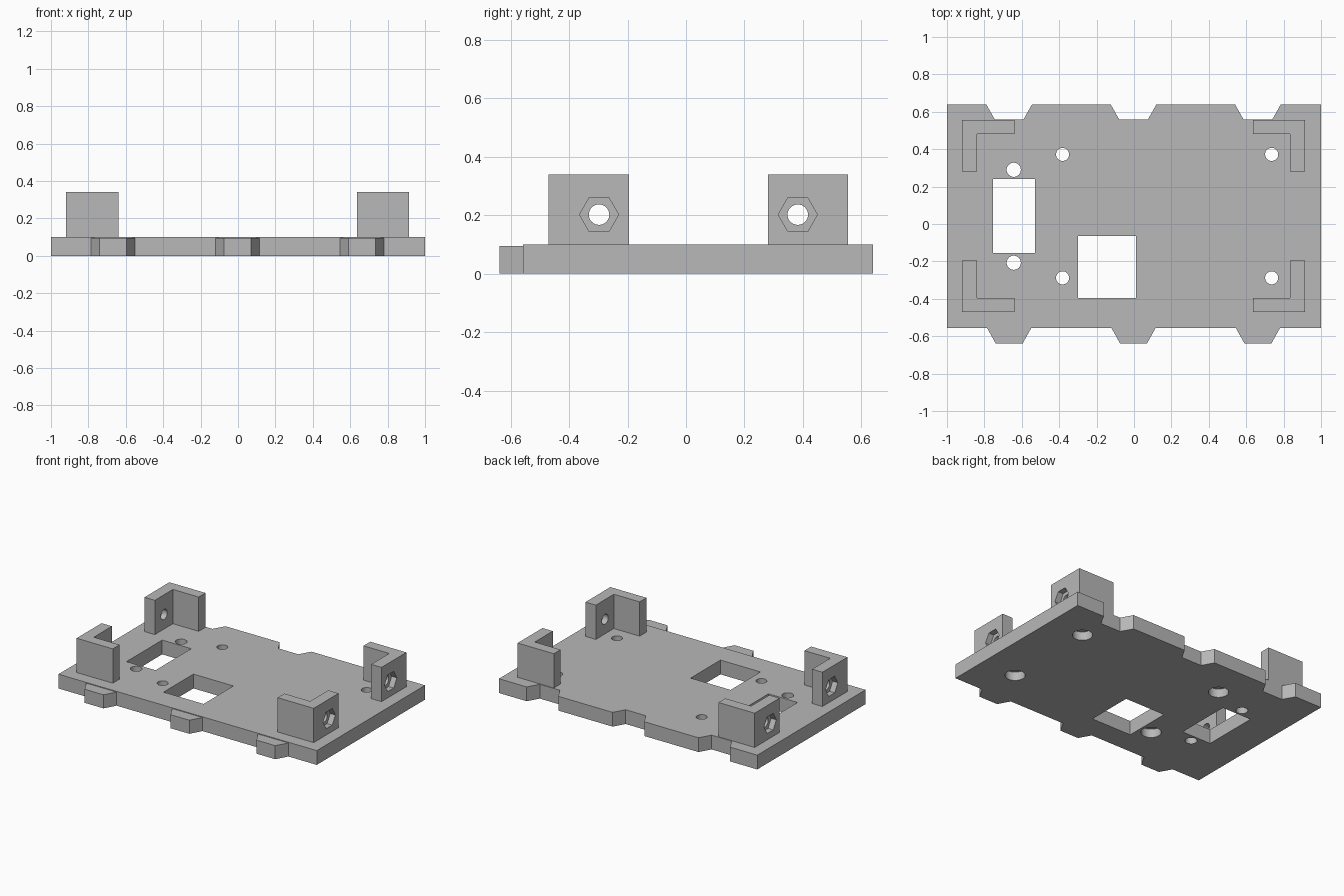
import bpy, bmesh, math
from mathutils import Matrix

cube = bpy.data.objects.get("Cube")
if cube:
    bpy.data.objects.remove(cube, do_unlink=True)

grey = bpy.data.materials.new("plain_grey")
grey.use_nodes = True
COLOUR = (0.48, 0.48, 0.48, 1)
grey.diffuse_color = COLOUR
grey.node_tree.nodes["Principled BSDF"].inputs["Base Color"].default_value = COLOUR

PLATE_TOP = 0.10
MID_X, MID_Y = -0.0025, 0.0425      # symmetry centre of the brackets


def link(name, bm):
    bmesh.ops.recalc_face_normals(bm, faces=bm.faces[:])
    mesh = bpy.data.meshes.new(name)
    bm.to_mesh(mesh)
    bm.free()
    mesh.materials.append(grey)
    obj = bpy.data.objects.new(name, mesh)
    bpy.context.collection.objects.link(obj)
    return obj


def prism(name, outline, z0, z1):
    """Extrude a flat outline from z0 up to z1."""
    bm = bmesh.new()
    face = bm.faces.new([bm.verts.new((x, y, z0)) for x, y in outline])
    top = bmesh.ops.extrude_face_region(bm, geom=[face])["geom"]
    verts = [v for v in top if isinstance(v, bmesh.types.BMVert)]
    bmesh.ops.translate(bm, verts=verts, vec=(0, 0, z1 - z0))
    return link(name, bm)


def box(name, x0, x1, y0, y1, z0, z1):
    return prism(name, [(x0, y0), (x1, y0), (x1, y1), (x0, y1)], z0, z1)


def rod(name, centre, radius, depth, sides=32, along_x=False):
    bm = bmesh.new()
    turn = Matrix.Rotation(math.pi / 2, 4, "Y") if along_x else Matrix()
    bmesh.ops.create_cone(bm, cap_ends=True, segments=sides, radius1=radius,
                          radius2=radius, depth=depth,
                          matrix=Matrix.Translation(centre) @ turn)
    return link(name, bm)


def select(obj):
    bpy.ops.object.select_all(action="DESELECT")
    obj.select_set(True)
    bpy.context.view_layer.objects.active = obj


def cut(obj, cutters):
    """Subtract each cutter, then discard it."""
    select(obj)
    for cutter in cutters:
        cutter.hide_render = True
        mod = obj.modifiers.new("cut", "BOOLEAN")
        mod.operation, mod.solver, mod.object = "DIFFERENCE", "EXACT", cutter
        bpy.ops.object.modifier_apply(modifier=mod.name)
        bpy.data.objects.remove(cutter, do_unlink=True)
    bpy.ops.object.shade_smooth_by_angle(angle=math.radians(30))


# Base plate with three tapered notches along the back edge
TAB_CENTRES = (-0.6675, -0.0025, 0.6625)
FRONT, BACK = -0.557, 0.64
outline = [(-1, BACK), (-1, FRONT), (1, FRONT), (1, BACK)]
for cx in reversed(TAB_CENTRES):
    outline += [(cx + 0.1225, BACK), (cx + 0.0775, 0.56),
                (cx - 0.0775, 0.56), (cx - 0.1225, BACK)]
plate = prism("base_plate", outline, 0, PLATE_TOP)

# Windows, small holes, and screw holes with wide recesses underneath
cutters = [box("window_cutter", -0.755, -0.53, -0.155, 0.24, -0.1, 0.2),
           box("window_cutter", -0.30, 0.01, -0.395, -0.065, -0.1, 0.2)]
for y in (0.29, -0.207):
    cutters.append(rod("hole_cutter", (-0.643, y, 0.05), 0.038, 0.3))
for x in (-0.382, 0.736):
    for y in (0.372, -0.288):
        cutters.append(rod("hole_cutter", (x, y, 0.05), 0.035, 0.3))
        cutters.append(rod("recess_cutter", (x, y, 0), 0.064, 0.12))
cut(plate, cutters)

# Tapered tabs along the front edge
for side, cx in zip(("right", "middle", "left"), TAB_CENTRES):
    prism("front_tab_" + side,
          [(cx - 0.1175, FRONT), (cx - 0.0725, -0.638),
           (cx + 0.0725, -0.638), (cx + 0.1175, FRONT)], 0, 0.095)

# L-shaped corner brackets, each with a bolt hole and an outer hexagonal pocket
for side, sx in (("left", 1), ("right", -1)):
    for end, sy in (("back", 1), ("front", -1)):
        shape = [(0.9175, 0.5125), (0.6375, 0.5125), (0.6375, 0.4375),
                 (0.8375, 0.4375), (0.8375, 0.2375), (0.9175, 0.2375)]
        bracket = prism("bracket_%s_%s" % (end, side),
                        [(MID_X + sx * x, MID_Y + sy * y) for x, y in shape],
                        PLATE_TOP, 0.34)
        y = MID_Y + sy * 0.34
        cut(bracket, [
            rod("bolt_cutter", (MID_X + sx * 0.8775, y, 0.202), 0.035, 0.2,
                along_x=True),
            rod("nut_cutter", (MID_X + sx * 0.9275, y, 0.202), 0.067, 0.1,
                sides=6, along_x=True)])
